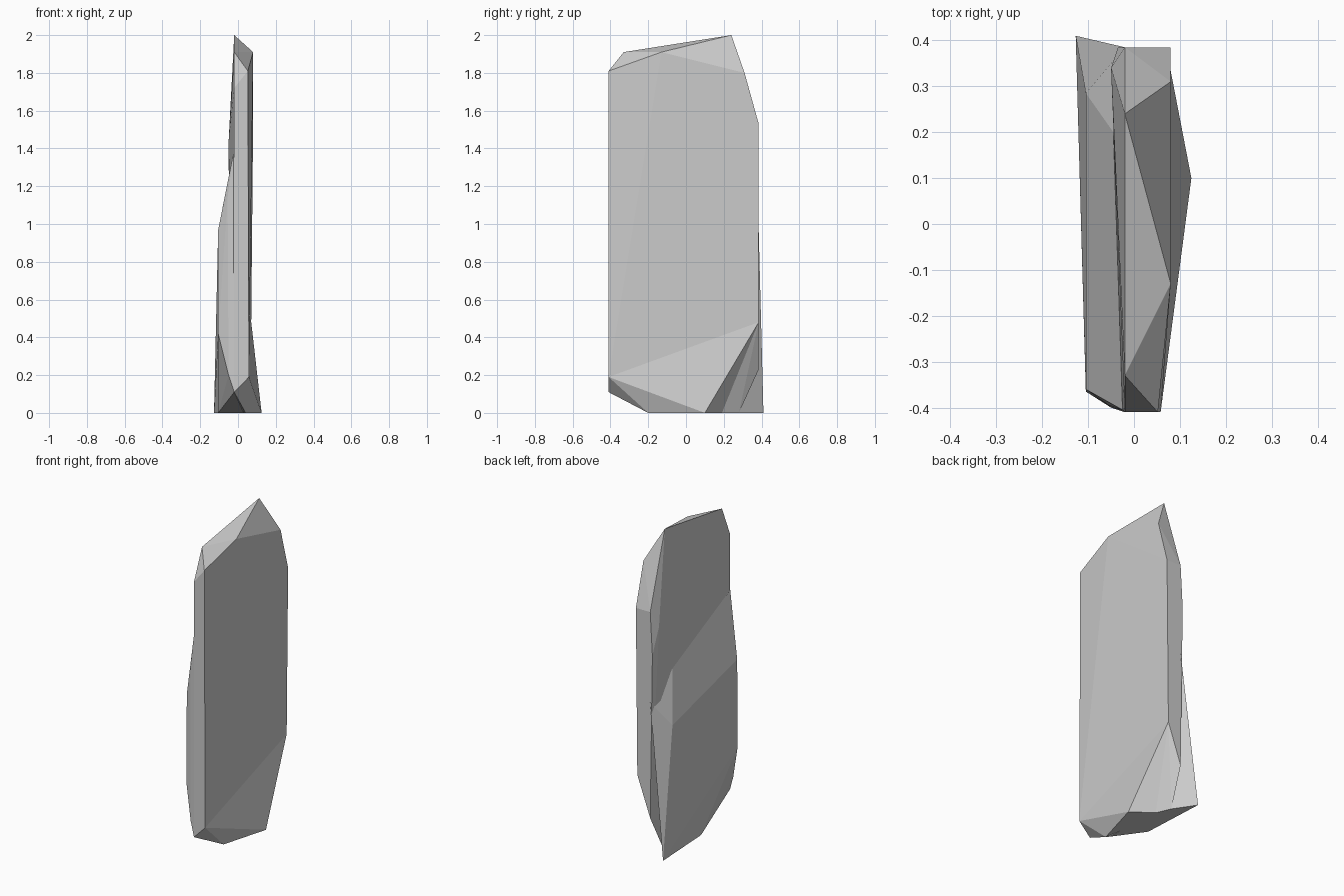
import bpy, bmesh

if "Cube" in bpy.data.objects:
    bpy.data.objects.remove(bpy.data.objects["Cube"])


def chunk(name, points):
    """Faceted convex piece of rock wrapped around its corner points."""
    bm = bmesh.new()
    for p in points:
        bm.verts.new(p)
    res = bmesh.ops.convex_hull(bm, input=bm.verts[:])
    loose = [v for v in bm.verts if not v.link_faces]
    bmesh.ops.delete(bm, geom=loose, context='VERTS')
    bmesh.ops.dissolve_limit(bm, angle_limit=0.01, verts=bm.verts[:], edges=bm.edges[:])
    bmesh.ops.recalc_face_normals(bm, faces=bm.faces[:])
    me = bpy.data.meshes.new(name)
    bm.to_mesh(me)
    bm.free()
    ob = bpy.data.objects.new(name, me)
    bpy.context.collection.objects.link(ob)
    return ob


# tall main slab with chamfered top
slab = chunk("standing_stone", [
    (-.02, .24, 2), (-.02, -.33, 1.91), (.08, -.13, 1.91), (.08, .31, 1.8),
    (-.02, .385, 1.53), (.08, .385, 1.53), (-.05, .34, 1.43), (-.035, .385, 1.26),
    (-.02, -.41, 1.72), (.052, -.41, 1.81), (.058, -.41, .19), (-.02, -.41, .11),
    (.04, -.2, 0), (.07, .385, .48), (0, .19, 0), (-.04, .28, 0),
    (-.02, .385, .23), (-.02, .385, .96)])

# flared foot on the right
foot = chunk("foot", [
    (.07, .385, .48), (.125, .1, 0), (.058, -.41, .19), (.04, -.2, 0),
    (0, .19, 0), (0, .1, .3)])

# broken ledge layer on the left
ledge = chunk("ledge", [
    (-.105, .285, .8), (-.105, -.365, .42), (-.105, -.36, .97), (-.055, -.395, 1.14),
    (-.025, -.405, 1.37), (-.045, .2, 1.11), (-.02, .385, .96), (-.05, -.4, .2),
    (-.105, 0, 0), (-.127, .41, 0), (-.04, .28, 0), (-.02, -.41, .11),
    (0, .19, 0), (.03, -.19, 0), (0, -.39, 1.2), (0, .2, 1)])

# fuse the pieces into one stone
for part in (foot, ledge):
    mod = slab.modifiers.new("fuse", 'BOOLEAN')
    mod.operation = 'UNION'
    mod.solver = 'EXACT'
    mod.object = part
dg = bpy.context.evaluated_depsgraph_get()
fused = bpy.data.meshes.new_from_object(slab.evaluated_get(dg))
slab.modifiers.clear()
slab.data = fused
for part in (foot, ledge):
    bpy.data.objects.remove(part)
